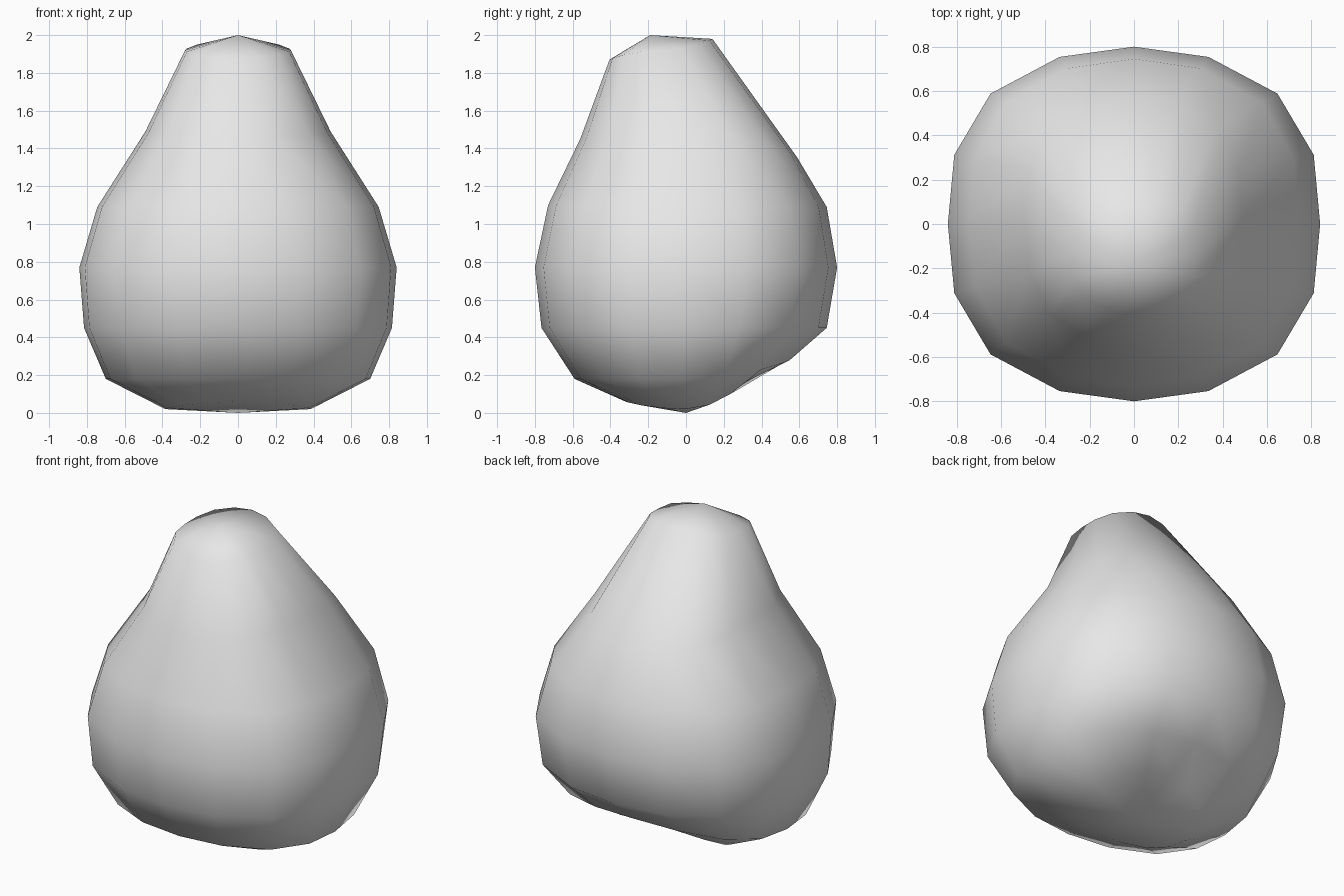
import bpy
import bmesh
from math import sin, cos, pi

cube = bpy.data.objects.get("Cube")
if cube:
    bpy.data.objects.remove(cube, do_unlink=True)

SEGMENTS = 16

# Rings from top to bottom:
# half width, side height, front y, front height, back y, back height
RINGS = [
    (0.28, 1.92, -0.405, 1.87, 0.14, 1.98),
    (0.49, 1.49, -0.56, 1.45, 0.59, 1.35),
    (0.745, 1.09, -0.73, 1.10, 0.745, 1.09),
    (0.84, 0.77, -0.80, 0.77, 0.80, 0.77),
    (0.815, 0.45, -0.765, 0.45, 0.745, 0.45),
    (0.70, 0.18, -0.59, 0.18, 0.55, 0.28),
    (0.385, 0.02, -0.32, 0.06, 0.32, 0.18),
]


def make_material(name, rgb):
    mat = bpy.data.materials.new(name)
    mat.use_nodes = True
    mat.diffuse_color = (*rgb, 1)
    mat.node_tree.nodes["Principled BSDF"].inputs["Base Color"].default_value = (*rgb, 1)
    return mat


def add_ring(bm, width, side_z, front_y, front_z, back_y, back_z):
    """One slightly squared, tilted loop of the body."""
    verts = []
    for i in range(SEGMENTS):
        angle = 2 * pi * i / SEGMENTS
        c, s = cos(angle), sin(angle)
        square = sin(2 * angle) ** 2
        x = width * c * (1 + 0.09 * square)
        y = (front_y + back_y) / 2 + (back_y - front_y) / 2 * s * (1 + 0.04 * square)
        end_z = back_z if s > 0 else front_z
        z = side_z + (end_z - side_z) * s * s
        verts.append(bm.verts.new((x, y, z)))
    return verts


# Pear-shaped body: rings bridged with quads, closed by a fan at each pole
bm = bmesh.new()
rings = [add_ring(bm, *ring) for ring in RINGS]
top = bm.verts.new((0, -0.19, 2))
bottom = bm.verts.new((0, 0, 0))
for i in range(SEGMENTS):
    j = (i + 1) % SEGMENTS
    bm.faces.new((top, rings[0][i], rings[0][j]))
    bm.faces.new((bottom, rings[-1][j], rings[-1][i]))
    for upper, lower in zip(rings, rings[1:]):
        bm.faces.new((upper[i], lower[i], lower[j], upper[j]))
bmesh.ops.recalc_face_normals(bm, faces=bm.faces)
for face in bm.faces:
    face.smooth = True

mesh = bpy.data.meshes.new("body")
bm.to_mesh(mesh)
bm.free()
mesh.materials.append(make_material("light grey", (0.8, 0.8, 0.8)))
body = bpy.data.objects.new("body", mesh)
bpy.context.collection.objects.link(body)
